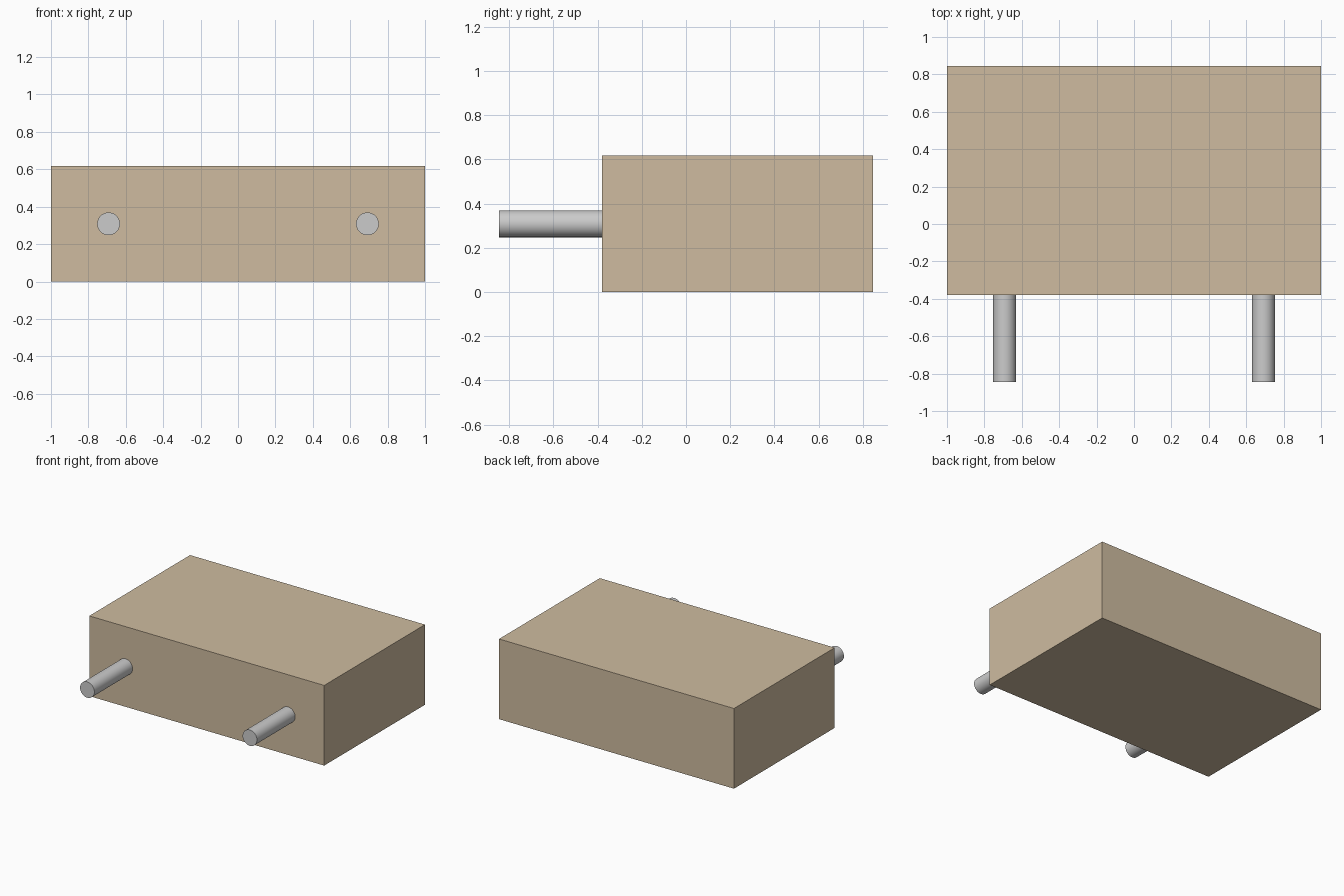
import bpy
import math

if "Cube" in bpy.data.objects:
    bpy.data.objects.remove(bpy.data.objects["Cube"])

# Wooden block
wood = bpy.data.materials.new("wood")
wood.diffuse_color = (0.62, 0.50, 0.35, 1)
wood.use_nodes = True
wood.node_tree.nodes["Principled BSDF"].inputs["Base Color"].default_value = wood.diffuse_color

FRONT, BACK, HEIGHT = -0.38, 0.845, 0.617
bpy.ops.mesh.primitive_cube_add(size=1, location=(0, (FRONT + BACK) / 2, HEIGHT / 2))
block = bpy.context.object
block.name = "block"
block.scale = (2, BACK - FRONT, HEIGHT)
bpy.ops.object.transform_apply(location=False, rotation=False, scale=True)
block.data.materials.append(wood)


# Round metal pins standing out of the front face
def add_pin(name, x):
    tip = -0.845
    bpy.ops.mesh.primitive_cylinder_add(
        vertices=32, radius=0.061, depth=FRONT - tip,
        location=(x, (FRONT + tip) / 2, HEIGHT / 2),
        rotation=(math.pi / 2, 0, 0))
    pin = bpy.context.object
    pin.name = name
    bpy.ops.object.shade_smooth_by_angle(angle=math.radians(30))


for side, sign in (("left", -1), ("right", 1)):
    add_pin(side + "_pin", sign * 0.692)
